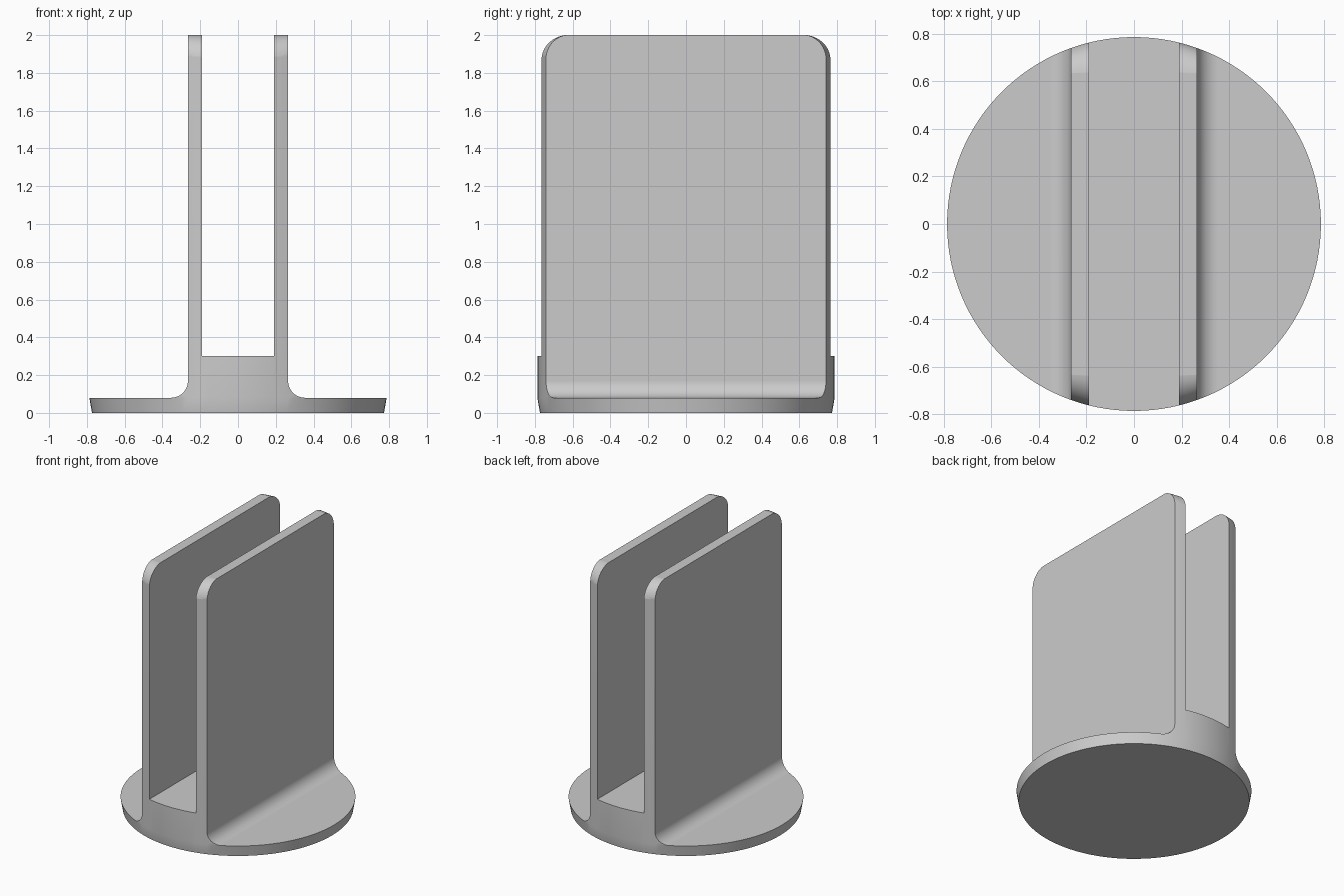
import bpy, bmesh, math

cube = bpy.data.objects.get("Cube")
if cube:
    bpy.data.objects.remove(cube, do_unlink=True)

R, BASE, FLOOR, TOP = 0.787, 0.08, 0.3, 2.0
INNER, OUTER, FILLET = 0.19, 0.265, 0.09
CORNER_Y, CORNER_Z = 0.62, 1.87

grey = bpy.data.materials.new("light grey")
grey.use_nodes = True
colour = (0.6, 0.6, 0.6, 1)
grey.diffuse_color = colour
grey.node_tree.nodes["Principled BSDF"].inputs["Base Color"].default_value = colour


def loft(bm, rings):
    """Skin closed rings of points and cap both ends."""
    loops = [[bm.verts.new(p) for p in ring] for ring in rings]
    n = len(loops[0])
    for a, b in zip(loops, loops[1:]):
        for i in range(n):
            j = (i + 1) % n
            bm.faces.new((a[i], a[j], b[j], b[i]))
    bm.faces.new(loops[0])
    bm.faces.new(loops[-1])


def make(name, *ring_sets):
    bm = bmesh.new()
    for rings in ring_sets:
        loft(bm, rings)
    bmesh.ops.recalc_face_normals(bm, faces=bm.faces)
    mesh = bpy.data.meshes.new(name)
    bm.to_mesh(mesh)
    bm.free()
    mesh.materials.append(grey)
    obj = bpy.data.objects.new(name, mesh)
    bpy.context.collection.objects.link(obj)
    return obj


def circle(radius, z, n=128):
    return [(radius * math.cos(math.tau * i / n), radius * math.sin(math.tau * i / n), z)
            for i in range(n)]


def quarter(n=12):
    return [math.pi / 2 * i / n for i in range(n + 1)]


# Slotted profile with coved feet, run from front to back
half = [(1, 0), (1, BASE)]
half += [(OUTER + FILLET * (1 - math.sin(t)), BASE + FILLET * (1 - math.cos(t)))
         for t in quarter()]
half += [(OUTER, TOP), (INNER, TOP), (INNER, FLOOR)]
profile = half + [(-x, z) for x, z in reversed(half)]
holder = make("twin_plate_holder", [[(x, y, z) for x, z in profile] for y in (-1, 1)])

# Round envelope, tapering inward at the foot
envelope = make("round_envelope", [circle(R - 0.014, 0), circle(R, BASE), circle(R, TOP + 0.2)])


# Rounded top corners that follow the curved plate ends
def corner_ring(x, side):
    w = math.sqrt(R * R - x * x) + 0.001
    arc = [(CORNER_Y + (w - CORNER_Y) * math.cos(t),
            CORNER_Z + (TOP + 0.001 - CORNER_Z) * math.sin(t)) for t in quarter()]
    outline = arc + [(CORNER_Y, TOP + 0.1), (1, TOP + 0.1), (1, CORNER_Z)]
    return [(x, side * y, z) for y, z in outline]


stations = [0.3 * (i / 12 - 1) for i in range(25)]
corners = make("corner_cutter", *[[corner_ring(x, s) for x in stations] for s in (-1, 1)])

bpy.context.view_layer.objects.active = holder
for cutter, operation in ((envelope, 'INTERSECT'), (corners, 'DIFFERENCE')):
    cutter.hide_render = True
    mod = holder.modifiers.new("shape", 'BOOLEAN')
    mod.operation = operation
    mod.solver = 'EXACT'
    mod.object = cutter
    bpy.ops.object.modifier_apply(modifier=mod.name)
    bpy.data.objects.remove(cutter, do_unlink=True)

# Smooth curved walls, crisp edges
bpy.ops.object.select_all(action='DESELECT')
holder.select_set(True)
bpy.ops.object.shade_smooth_by_angle(angle=math.radians(30))
weighted = holder.modifiers.new("flat_faces", 'WEIGHTED_NORMAL')
weighted.keep_sharp = True
